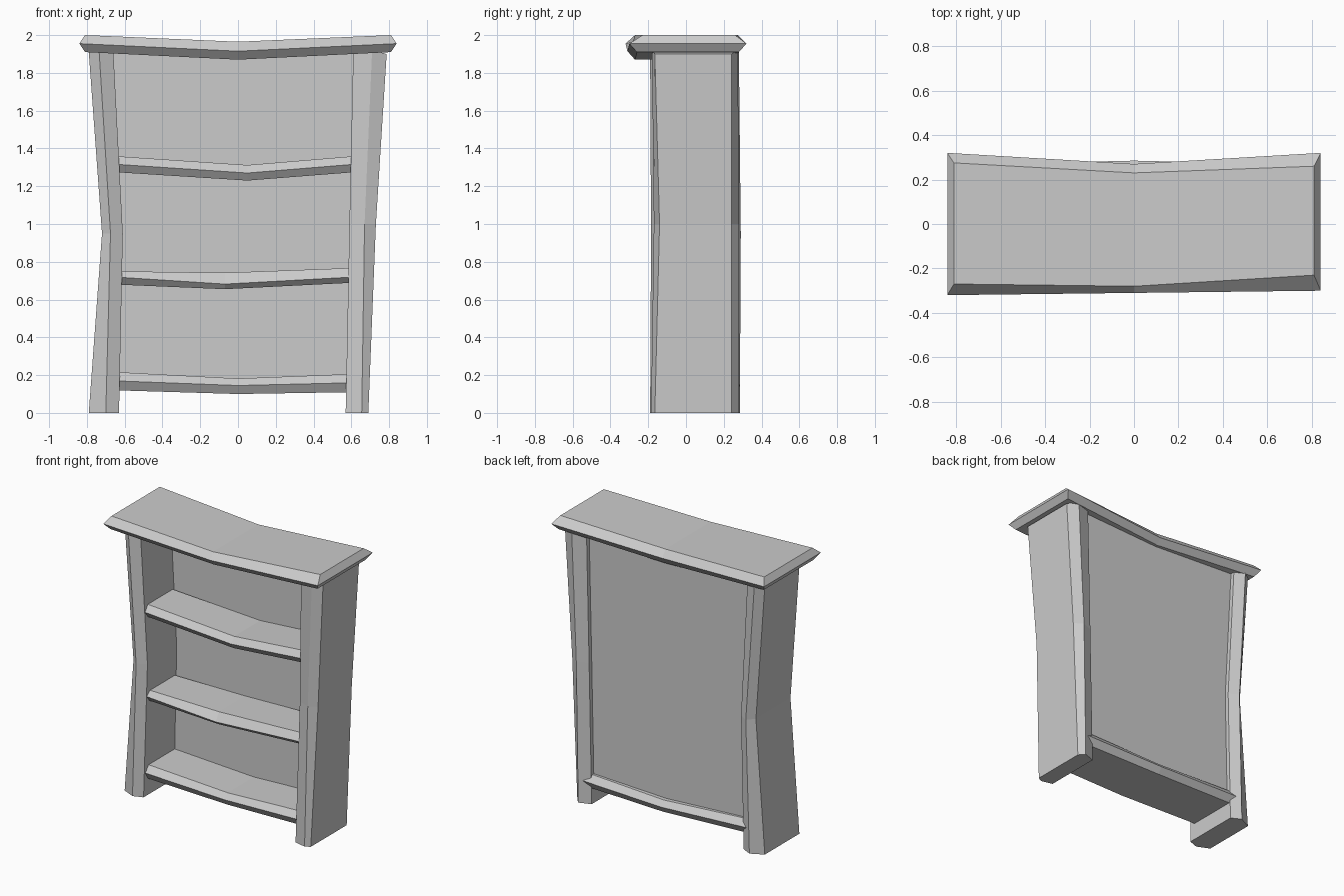
import bpy, bmesh

if "Cube" in bpy.data.objects:
    bpy.data.objects.remove(bpy.data.objects["Cube"])


def plank(name, layers, upright=False):
    """Loft three outlines into a bent, bevelled plank.
    Each layer holds 3 stations: (along, across, front y, back y)."""
    bm = bmesh.new()
    rings = []
    for layer in layers:
        pts = [(u, f, v) for u, v, f, b in layer]
        pts += [(u, b, v) for u, v, f, b in reversed(layer)]
        if upright:
            pts = [(x, y, z) for z, y, x in pts]
        rings.append([bm.verts.new(p) for p in pts])
    for r, s in zip(rings, rings[1:]):
        for i in range(6):
            j = (i + 1) % 6
            bm.faces.new((r[i], r[j], s[j], s[i]))
    for r in (rings[0], rings[-1]):
        bm.faces.new((r[0], r[1], r[4], r[5]))
        bm.faces.new((r[1], r[2], r[3], r[4]))
    bmesh.ops.recalc_face_normals(bm, faces=bm.faces)
    mesh = bpy.data.meshes.new(name)
    bm.to_mesh(mesh)
    bm.free()
    obj = bpy.data.objects.new(name, mesh)
    bpy.context.collection.objects.link(obj)
    return obj


# Sagging top board: underside, pointed rim, upper face
plank("top_board", [
    [(-.81, 1.91, -.28, .28), (0, 1.87, -.27, .24), (.81, 1.91, -.26, .28)],
    [(-.84, 1.955, -.32, .32), (0, 1.915, -.31, .27), (.84, 1.955, -.30, .32)],
    [(-.81, 2.0, -.27, .275), (0, 1.965, -.28, .23), (.81, 2.0, -.23, .26)],
])

# Crooked side posts: outer face, ridge, inner face
plank("left_side", [
    [(0, -.79, -.15, .24), (.95, -.72, -.15, .24), (1.91, -.79, -.15, .24)],
    [(0, -.70, -.19, .285), (.95, -.675, -.185, .29), (1.91, -.735, -.19, .28)],
    [(0, -.63, -.165, .25), (.95, -.61, -.15, .25), (1.91, -.66, -.16, .25)],
], upright=True)
plank("right_side", [
    [(0, .57, -.165, .25), (1.0, .59, -.145, .25), (1.9, .61, -.16, .25)],
    [(0, .655, -.185, .28), (1.0, .67, -.17, .28), (1.92, .71, -.18, .275)],
    [(0, .69, -.165, .24), (1.0, .73, -.14, .24), (1.9, .787, -.165, .24)],
], upright=True)


# Shelves: (name, bend x, (left, middle, right) heights for bottom, ridge, top, back y)
shelves = [
    ("bottom_shelf", 0.0, (.12, .10, .11), (.17, .145, .16), (.217, .182, .207), .27),
    ("middle_shelf", -.07, (.68, .655, .69), (.72, .682, .72), (.75, .742, .768), .20),
    ("upper_shelf", .05, (1.275, 1.23, 1.275), (1.317, 1.27, 1.317), (1.36, 1.312, 1.36), .20),
]
for name, bend, low, mid, high, back in shelves:
    layers = []
    for heights, inset in ((low, .03), (mid, 0), (high, .035)):
        layers.append([
            (x, z, -.15 + inset, back - inset + bulge)
            for x, z, bulge in zip((-.66, bend, .625), heights, (0, .015, 0))])
    plank(name, layers)

# Flat back panel between the sides
bpy.ops.mesh.primitive_cube_add(size=1, location=(-.015, .20, 1.025))
panel = bpy.context.object
panel.name = "back_panel"
panel.scale = (1.29, .04, 1.77)
